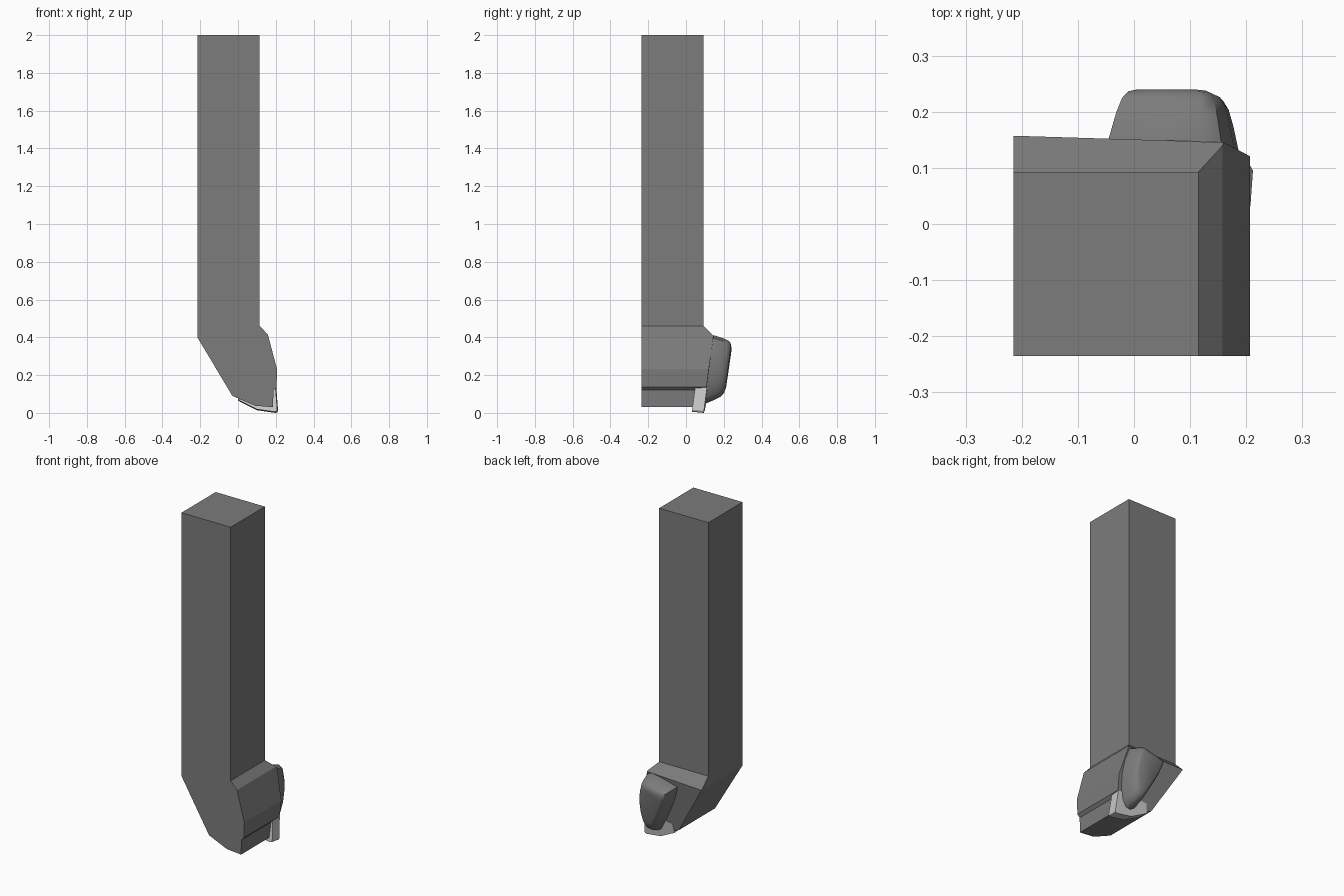
import bpy, bmesh
from mathutils import Vector

if "Cube" in bpy.data.objects:
    bpy.data.objects.remove(bpy.data.objects["Cube"])


def rake(x, z):
    """y of the tilted back face of the head"""
    return 0.098 - 0.035 * x + 0.13 * z


def material(name, v):
    m = bpy.data.materials.new(name)
    m.diffuse_color = (v, v, v, 1)
    m.use_nodes = True
    m.node_tree.nodes["Principled BSDF"].inputs["Base Color"].default_value = m.diffuse_color
    return m


steel = material("dark_steel", 0.2)
carbide = material("light_carbide", 0.55)


def finish(bm, name, mat, smooth=None):
    bmesh.ops.recalc_face_normals(bm, faces=bm.faces)
    me = bpy.data.meshes.new(name)
    bm.to_mesh(me)
    bm.free()
    ob = bpy.data.objects.new(name, me)
    bpy.context.collection.objects.link(ob)
    me.materials.append(mat)
    if smooth:
        bpy.ops.object.select_all(action='DESELECT')
        bpy.context.view_layer.objects.active = ob
        ob.select_set(True)
        bpy.ops.object.shade_smooth_by_angle(angle=smooth)
    return ob


def loft(rings):
    """Closed solid through rings of equal point count"""
    bm = bmesh.new()
    vs = [[bm.verts.new(p) for p in r] for r in rings]
    n = len(vs[0])
    for a, b in zip(vs, vs[1:]):
        for i in range(n):
            j = (i + 1) % n
            bm.faces.new((a[i], a[j], b[j], b[i]))
    bm.faces.new(vs[0])
    bm.faces.new(vs[-1])
    bmesh.ops.recalc_face_normals(bm, faces=bm.faces)
    return bm


def slice_off(bm, co, no):
    """Cut away the side the normal points to and cap the cut"""
    r = bmesh.ops.bisect_plane(bm, geom=bm.verts[:] + bm.edges[:] + bm.faces[:],
                               plane_co=co, plane_no=no, clear_outer=True)
    edges = [e for e in r['geom_cut'] if isinstance(e, bmesh.types.BMEdge)]
    bmesh.ops.holes_fill(bm, edges=edges, sides=0)
    bmesh.ops.recalc_face_normals(bm, faces=bm.faces)


# holder: head profile cut by the shoulder and rake planes, shank pulled up from it
profile = [(-0.215, 0.46), (-0.215, 0.40), (-0.03, 0.09), (0.09, 0.038),
           (0.185, 0.03), (0.188, 0.12), (0.204, 0.137), (0.207, 0.23),
           (0.158, 0.415), (0.115, 0.46)]
bm = loft([[(x, y, z) for x, z in profile] for y in (-0.235, 0.25)])
slice_off(bm, (0, 0.093, 0.46), Vector((0, 0.05, 0.052)).normalized())
slice_off(bm, (0, rake(0, 0), 0), Vector((0.035, 1, -0.13)).normalized())
top = [f for f in bm.faces if all(v.co.z > 0.459 for v in f.verts)]
ext = bmesh.ops.extrude_face_region(bm, geom=top)
bmesh.ops.delete(bm, geom=[f for f in top if f.is_valid], context='FACES_ONLY')
for v in ext['geom']:
    if isinstance(v, bmesh.types.BMVert):
        v.co.z = 2.0
bmesh.ops.dissolve_limit(bm, angle_limit=0.01, verts=bm.verts[:], edges=bm.edges[:])
finish(bm, "tool_holder", steel)

# cutting insert: flush with the rake face, narrowing towards the front
tip = [(0.0, 0.065), (0.10, 0.014), (0.198, 0.0), (0.208, 0.003), (0.212, 0.012),
       (0.203, 0.134), (0.10, 0.134), (0.01, 0.12)]
front = [(0.1 + (x - 0.1) * 0.96, rake(x, z) - 0.06, 0.1 + (z - 0.1) * 0.94)
         for x, z in tip]
finish(loft([[(x, rake(x, z) + 0.003, z) for x, z in tip], front]),
       "cutting_insert", carbide)

# clamp: domed teardrop standing on the rake face
outline = [(-0.045, 0.37), (0.04, 0.392), (0.125, 0.41), (0.155, 0.395), (0.178, 0.32),
           (0.187, 0.24), (0.183, 0.16), (0.168, 0.09), (0.145, 0.057), (0.115, 0.05),
           (0.09, 0.065), (0.04, 0.16), (-0.01, 0.26), (-0.037, 0.33)]
cx, cz = 0.085, 0.26
rings = []
for s, h in ((1, -0.02), (1, 0.005), (0.9, 0.052), (0.82, 0.08), (0.73, 0.094), (0.6, 0.1)):
    ring = []
    for x, z in outline:
        x, z = cx + (x - cx) * s, cz + (z - cz) * s
        ring.append((x, rake(x, z) + h, z))
    rings.append(ring)
finish(loft(rings), "clamp", steel, smooth=0.75)
